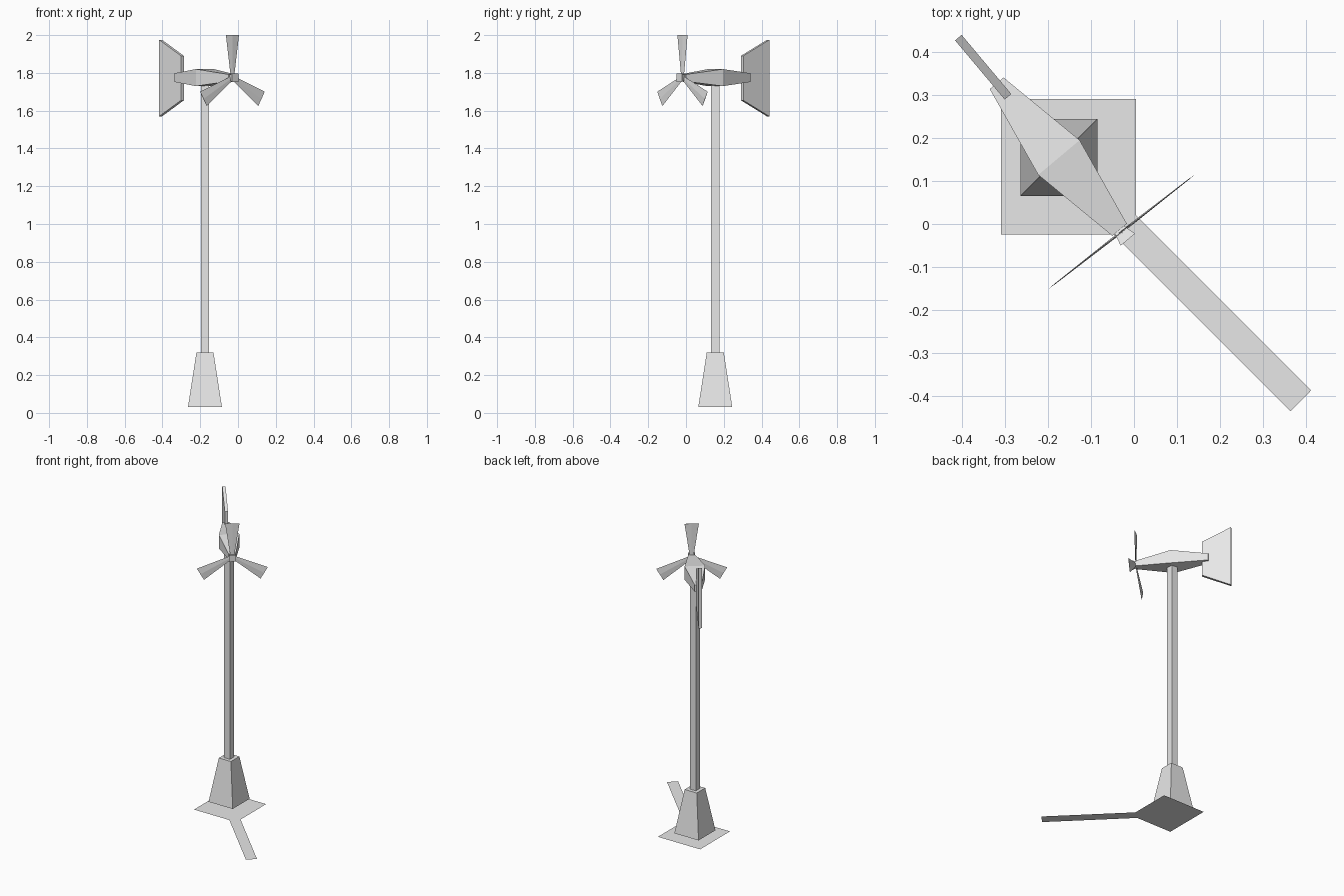
import bpy, bmesh, math
from mathutils import Vector

if "Cube" in bpy.data.objects:
    bpy.data.objects.remove(bpy.data.objects["Cube"])

grey = bpy.data.materials.new("plain grey")
grey.diffuse_color = (0.8, 0.8, 0.8, 1)
grey.use_nodes = True
grey.node_tree.nodes["Principled BSDF"].inputs["Base Color"].default_value = grey.diffuse_color

CX, CY = -0.175, 0.155          # tower axis
YAW = math.radians(40)          # direction of the head's sideways axis


def finish(name, bm):
    bmesh.ops.recalc_face_normals(bm, faces=bm.faces)
    me = bpy.data.meshes.new(name)
    bm.to_mesh(me)
    bm.free()
    me.materials.append(grey)
    ob = bpy.data.objects.new(name, me)
    bpy.context.collection.objects.link(ob)
    return ob


def loft(name, rings):
    """Closed solid skinned through rings of points."""
    bm = bmesh.new()
    vs = [[bm.verts.new(p) for p in r] for r in rings]
    n = len(vs[0])
    for a, b in zip(vs, vs[1:]):
        for i in range(n):
            j = (i + 1) % n
            bm.faces.new((a[i], a[j], b[j], b[i]))
    bm.faces.new(vs[0])
    bm.faces.new(vs[-1])
    return finish(name, bm)


def square(half, z):
    return [(CX + sx * half, CY + sy * half, z)
            for sx, sy in ((-1, -1), (1, -1), (1, 1), (-1, 1))]


def head(side, t, z, yaw=YAW):
    """Point in the head's frame: sideways, forward along the axis, height."""
    c, s = math.cos(yaw), math.sin(yaw)
    return Vector((CX + side * c + t * s, CY + side * s - t * c, z))


def section(t, half, z0, z1):
    return [head(-half, t, z0), head(half, t, z0), head(half, t, z1), head(-half, t, z1)]


# Flat ground pad with a diagonal strip running from its front right corner
bm = bmesh.new()
pad = [(-0.31, -0.025), (-0.047, -0.025), (0.005, 0.02), (0.005, 0.292), (-0.31, 0.292)]
strip = [(-0.047, -0.025), (0.365, -0.437), (0.413, -0.388), (0.005, 0.02)]
corner = [(-0.047, -0.025), (0.005, -0.025), (0.005, 0.02)]
for outline in (pad, strip):
    bm.faces.new([bm.verts.new((x, y, 0)) for x, y in outline])
bmesh.ops.remove_doubles(bm, verts=bm.verts, dist=0.0005)
for f in bm.faces:
    if f.normal.z < 0:
        f.normal_flip()
finish("ground_pad", bm)

# Tapered pedestal and square pole
loft("pedestal", [square(0.09, 0.03), square(0.045, 0.32)])
loft("pole", [square(0.022, 0.32), square(0.022, 1.745)])

# Head body: widest over the pole, tapering both ways
loft("head_body", [section(-0.226, 0.021, 1.752, 1.798),
                   section(0, 0.063, 1.73, 1.82),
                   section(0.22, 0.022, 1.755, 1.792)])

# Flared hub in front of the blades
loft("hub", [section(0.212, 0.012, 1.762, 1.786),
             section(0.25, 0.022, 1.753, 1.797)])

# Trapezoid tail fin
loft("tail_fin", [section(-0.365, 0.01, 1.57, 1.975),
                  section(-0.185, 0.01, 1.655, 1.89)])

# Three thin blades widening outward
BLADE_YAW = math.radians(38)
origin = head(0, 0.2265, 1.775)
across = Vector((math.cos(BLADE_YAW), math.sin(BLADE_YAW), 0))
forward = Vector((math.sin(BLADE_YAW), -math.cos(BLADE_YAW), 0))
for k in range(3):
    ang = math.radians(90 + 120 * k)
    out = across * math.cos(ang) + Vector((0, 0, math.sin(ang)))
    wide = -across * math.sin(ang) + Vector((0, 0, math.cos(ang)))
    rings = []
    for r, half, thick in ((0.008, 0.012, 0.003), (0.225, 0.044, 0.001)):
        c = origin + out * r
        rings.append([c - wide * half, c + forward * thick, c + wide * half, c - forward * thick])
    loft(f"blade_{k + 1}", rings)
